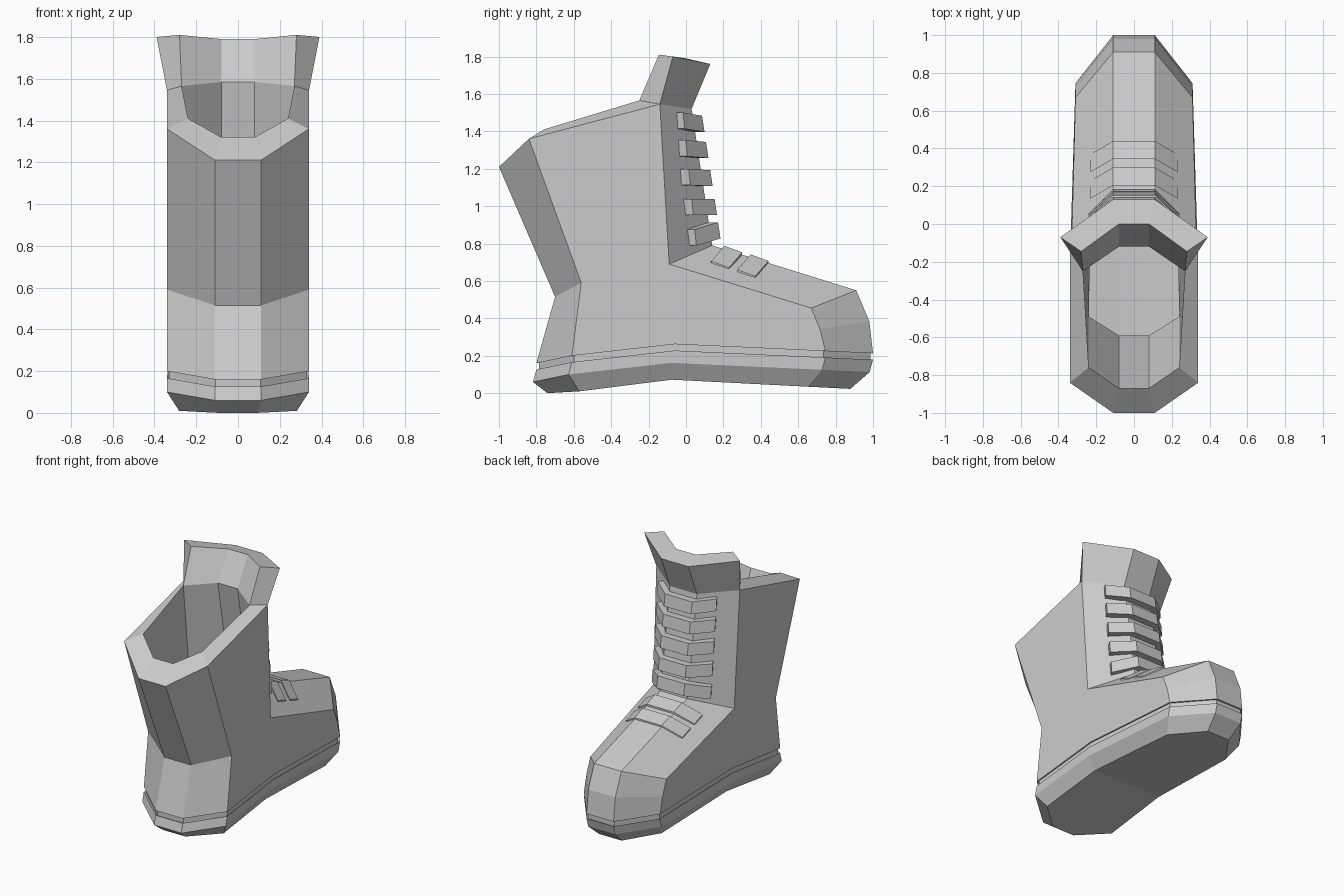
import bpy, bmesh

if "Cube" in bpy.data.objects:
    bpy.data.objects.remove(bpy.data.objects["Cube"])


def finish(name, bm):
    bmesh.ops.recalc_face_normals(bm, faces=bm.faces[:])
    me = bpy.data.meshes.new(name)
    bm.to_mesh(me)
    bm.free()
    ob = bpy.data.objects.new(name, me)
    bpy.context.collection.objects.link(ob)
    return ob


def pair(bm, pts):
    """Right-hand vertices and their mirrored left-hand twins."""
    return ([bm.verts.new(p) for p in pts],
            [bm.verts.new((-p[0], p[1], p[2])) for p in pts])


# Half outline where the upper meets the sole: heel, heel side, arch, toe side, toe
BASE = [(.11, -.80, .16), (.34, -.61, .20), (.335, -.06, .262),
        (.31, .745, .225), (.11, 1.0, .213)]

# Boot upper: closed centre profile (outside back, inside, collar, front)
CENTRE = [BASE[0], (.11, -.70, .515), (.11, -1.0, 1.21), (.08, -.87, 1.32),
          (.08, -.59, .56), (.08, -.68, .28), (.08, .88, .30), (.08, .82, .46),
          (.08, .04, .70), (.08, -.12, 1.585), (.08, 0, 1.79), (.11, .13, 1.76),
          (.11, .03, 1.52), (.11, .14, .79), (.11, .91, .55), (.11, .98, .385),
          BASE[4]]
# Matching side profile
SIDE = [BASE[1], (.34, -.56, .59), (.34, -.84, 1.36), (.24, -.76, 1.41),
        (.24, -.49, .62), (.24, -.54, .30), (.22, .68, .31), (.22, .60, .40),
        (.25, -.18, .62), (.27, -.25, 1.565), (.28, -.145, 1.81), (.39, -.07, 1.80),
        (.34, -.14, 1.545), (.33, -.09, .69), (.31, .67, .455), (.31, .716, .343),
        BASE[3]]

bm = bmesh.new()
cs, ss, ms = pair(bm, CENTRE), pair(bm, SIDE), pair(bm, [BASE[2]])
for i in range(len(CENTRE) - 1):
    bm.faces.new((cs[0][i], cs[0][i + 1], cs[1][i + 1], cs[1][i]))
    for c, s in zip(cs, ss):
        bm.faces.new((c[i], c[i + 1], s[i + 1], s[i]))
for s, m in zip(ss, ms):
    bm.faces.new([s[i] for i in (0, 1, 2, 12, 13, 14, 15, 16)] + m)   # outer wall
    bm.faces.new(s[3:10])                                            # inner wall
    bm.faces.new([s[i] for i in (2, 3, 9, 12)])                      # rim
    bm.faces.new(s[9:13])                                            # collar end
for i in (0, 16):                                                    # underside
    bm.faces.new((cs[0][i], ss[0][i], ms[0][0], ms[1][0], ss[1][i], cs[1][i]))
finish("boot_upper", bm)

# Sole: stacked copies of the outline (x scale, y scale, y shift, drop)
LEVELS = [(.97, .985, 0, -.005), (.97, .985, 0, .04), (1, 1, 0, .034),
          (1, 1, -.018, .10), (.83, .9, -.03, .19)]
bm = bmesh.new()
rings = []
for sx, sy, shift, drop in LEVELS:
    r, l = pair(bm, [(x * sx, .09 + (y - .09) * sy + shift, max(0, z - drop))
                     for x, y, z in BASE])
    rings.append(r + l[::-1])
for a, b in zip(rings, rings[1:]):
    for i in range(10):
        j = (i + 1) % 10
        bm.faces.new((a[i], a[j], b[j], b[i]))
for ring in (rings[0], rings[-1]):
    bm.faces.new(ring[2:8])
    bm.faces.new(ring[:3] + ring[7:])
finish("sole", bm)


def lace(name, rails):
    """Folded strap; each rail is (centre x, y, z, end x, y, z)."""
    bm = bmesh.new()
    rows = []
    for cx, cy, cz, ex, ey, ez in rails:
        r, l = pair(bm, [(cx, cy, cz), (ex, ey, ez)])
        rows.append([l[1], l[0], r[0], r[1]])
    for k in range(4):
        a, b = rows[k], rows[(k + 1) % 4]
        for i in range(3):
            bm.faces.new((a[i], a[i + 1], b[i + 1], b[i]))
    for i in (0, 3):
        bm.faces.new([row[i] for row in rows])
    return finish(name, bm)


# Shaft laces: (centre height, end height), following the lean of the shaft
for n, (zc, ze) in enumerate([(1.44, 1.457), (1.30, 1.31), (1.15, 1.155),
                              (.996, .996), (.87, .832)], 1):
    rails = []
    for out, dz in ((0, -.043), (0, .043), (1, .043), (1, -.043)):
        yc = .14 - (zc + dz - .79) * .15
        ye = .015 - (ze + dz - .79) * .10
        rails.append((.11, yc - .01 + out * .06, zc + dz,
                      .21 + out * .03, ye - .01 + out * .05, ze + dz))
    lace(f"shaft_lace_{n}", rails)

# Foot laces lying on the instep
for n, (y, z) in enumerate([(.205, .788), (.345, .742)], 1):
    rails = []
    for up, dy, dz in ((-.03, 0, 0), (-.03, .095, -.035), (0, .095, -.035), (0, 0, 0)):
        rails.append((.11, y + dy, z + dz + up,
                      .23, y - .07 + dy, z - .082 + dz + up))
    lace(f"foot_lace_{n}", rails)
